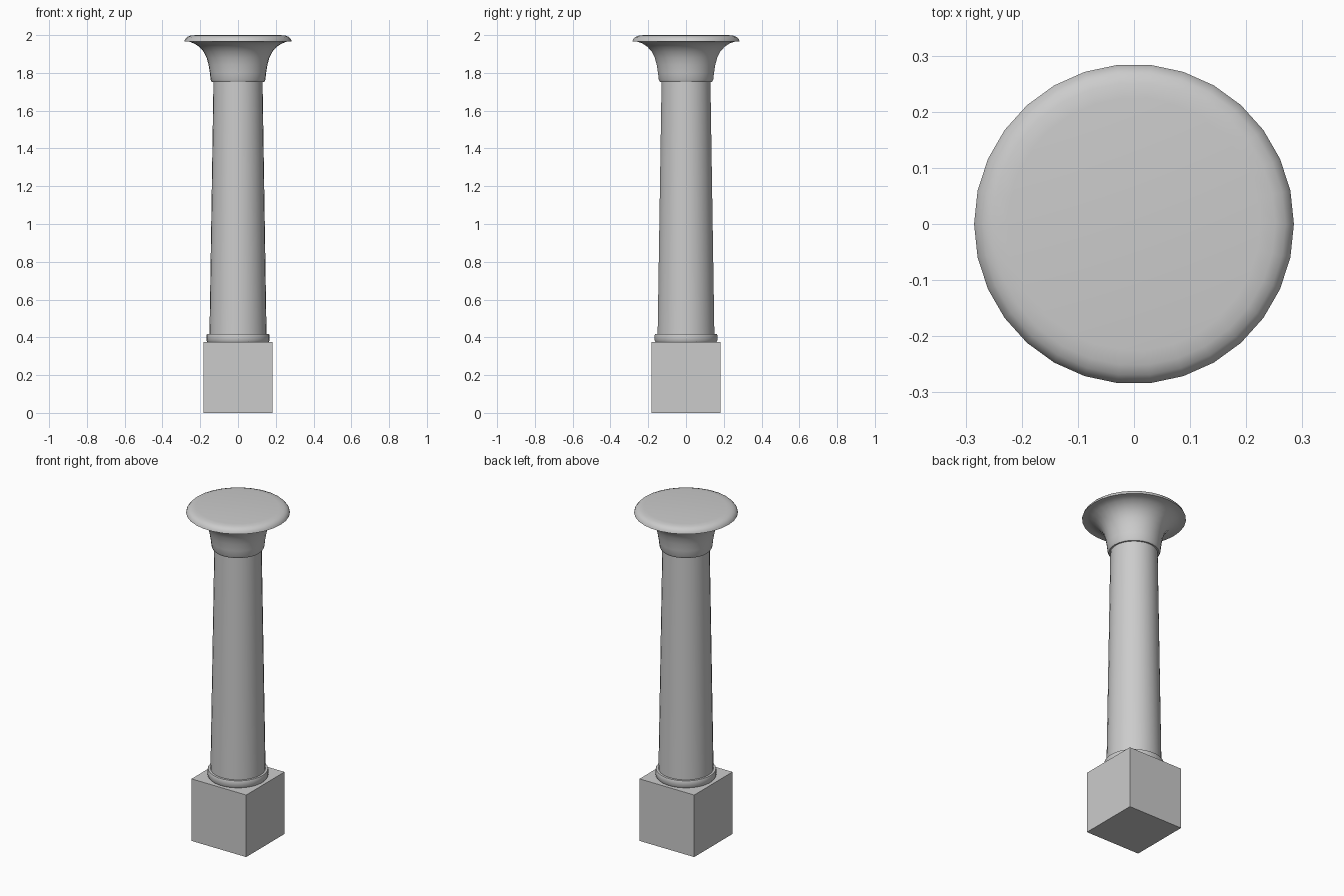
import bpy, bmesh, math

if "Cube" in bpy.data.objects:
    bpy.data.objects.remove(bpy.data.objects["Cube"])

SIDES = 30


def finish(name, bm, smooth=True):
    bmesh.ops.recalc_face_normals(bm, faces=bm.faces[:])
    mesh = bpy.data.meshes.new(name)
    bm.to_mesh(mesh)
    bm.free()
    ob = bpy.data.objects.new(name, mesh)
    bpy.context.collection.objects.link(ob)
    if smooth:
        bpy.ops.object.select_all(action='DESELECT')
        ob.select_set(True)
        bpy.context.view_layer.objects.active = ob
        bpy.ops.object.shade_smooth_by_angle(angle=math.radians(40))
    return ob


def lathe(name, profile, cap_bottom=False, cap_top=False):
    """Revolve (radius, height) points around z."""
    bm = bmesh.new()
    rings = []
    for r, z in profile:
        rings.append([bm.verts.new((r * math.cos(2 * math.pi * i / SIDES),
                                    r * math.sin(2 * math.pi * i / SIDES), z))
                      for i in range(SIDES)])
    for a, b in zip(rings, rings[1:]):
        for i in range(SIDES):
            j = (i + 1) % SIDES
            bm.faces.new((a[i], a[j], b[j], b[i]))
    if cap_bottom:
        bm.faces.new(rings[0][::-1])
    if cap_top:
        bm.faces.new(rings[-1])
    return finish(name, bm)


# Square plinth
bm = bmesh.new()
bmesh.ops.create_cube(bm, size=1)
bmesh.ops.scale(bm, vec=(0.366, 0.366, 0.375), verts=bm.verts[:])
bmesh.ops.translate(bm, vec=(0, 0, 0.1875), verts=bm.verts[:])
finish("plinth", bm, smooth=False)

# Base ring
lathe("base_ring", [(0.162, 0.375), (0.167, 0.383), (0.167, 0.410),
                    (0.164, 0.418), (0.150, 0.418)])

# Tapered shaft
lathe("shaft", [(0.151, 0.418), (0.130, 1.755)])

# Flared capital with rounded rim
lathe("capital", [(0.130, 1.753), (0.139, 1.753), (0.145, 1.765),
                  (0.149, 1.800), (0.156, 1.843), (0.166, 1.880),
                  (0.182, 1.912), (0.205, 1.938), (0.232, 1.956),
                  (0.258, 1.965), (0.285, 1.966), (0.281, 1.978),
                  (0.270, 1.990), (0.252, 1.997), (0.225, 2.000)],
      cap_top=True)
